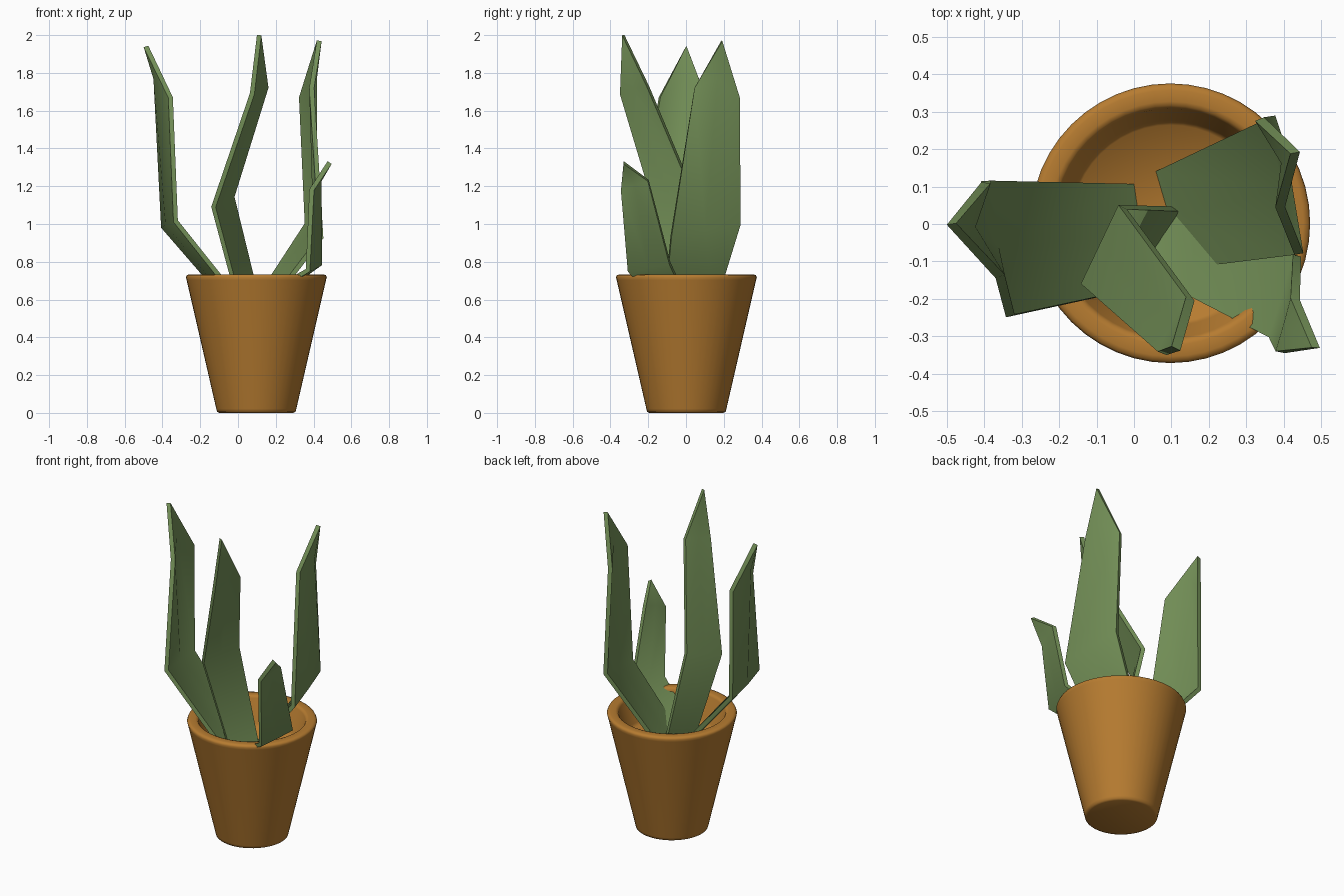
import bpy, bmesh, math

if "Cube" in bpy.data.objects:
    bpy.data.objects.remove(bpy.data.objects["Cube"])


def material(name, color):
    mat = bpy.data.materials.new(name)
    mat.diffuse_color = (*color, 1)
    mat.use_nodes = True
    mat.node_tree.nodes["Principled BSDF"].inputs["Base Color"].default_value = mat.diffuse_color
    return mat


def add_object(name, bm, mat, angle):
    bmesh.ops.recalc_face_normals(bm, faces=bm.faces)
    mesh = bpy.data.meshes.new(name)
    bm.to_mesh(mesh)
    bm.free()
    mesh.materials.append(mat)
    obj = bpy.data.objects.new(name, mesh)
    bpy.context.collection.objects.link(obj)
    bpy.ops.object.select_all(action='DESELECT')
    obj.select_set(True)
    bpy.context.view_layer.objects.active = obj
    bpy.ops.object.shade_smooth_by_angle(angle=math.radians(angle))
    return obj


def lathe(name, profile, center, mat, sides=48):
    bm = bmesh.new()
    rings = []
    for r, z in profile:
        rings.append([bm.verts.new((center[0] + r * math.cos(2 * math.pi * i / sides),
                                    center[1] + r * math.sin(2 * math.pi * i / sides), z))
                      for i in range(sides)])
    for a, b in zip(rings, rings[1:]):
        for i in range(sides):
            j = (i + 1) % sides
            bm.faces.new((a[i], a[j], b[j], b[i]))
    bm.faces.new(rings[0])
    bm.faces.new(rings[-1])
    return add_object(name, bm, mat, 60)


def leaf(name, rows, tip, mat, thickness=0.026):
    """Bent strip of left / middle / right points ending in a pointed tip."""
    bm = bmesh.new()
    rows = [[bm.verts.new(p) for p in row] for row in rows]
    for low, high in zip(rows, rows[1:]):
        for i in range(2):
            bm.faces.new((low[i], low[i + 1], high[i + 1], high[i]))
    top = bm.verts.new(tip)
    for i in range(2):
        bm.faces.new((rows[-1][i], rows[-1][i + 1], top))
    obj = add_object(name, bm, mat, 75)
    mod = obj.modifiers.new("thickness", 'SOLIDIFY')
    mod.thickness = thickness
    mod.offset = 0
    bpy.ops.object.modifier_apply(modifier=mod.name)
    bpy.ops.object.shade_smooth_by_angle(angle=math.radians(75))
    return obj


clay = material("clay", (0.47, 0.2, 0.03))
green = material("leaf_green", (0.18, 0.29, 0.1))

# Pot with rounded rim, hollow top and flat soil level
lathe("pot", [(0.195, 0), (0.208, 0.006), (0.212, 0.022), (0.369, 0.703), (0.373, 0.718),
              (0.368, 0.729), (0.355, 0.733), (0.325, 0.733), (0.314, 0.73), (0.306, 0.718),
              (0.274, 0.57), (0.262, 0.55)], (0.097, 0.002), clay)

# Leaves: base, bend and shoulder rows, then tip
leaf("left_leaf", [[(0.0, 0.105, 0.53), (0.02, -0.03, 0.53), (0.04, -0.165, 0.55)],
                   [(-0.395, 0.115, 0.985), (-0.372, -0.065, 1.0), (-0.33, -0.245, 1.015)],
                   [(-0.395, 0.11, 1.66), (-0.435, -0.01, 1.77), (-0.357, -0.14, 1.67)]],
     (-0.487, 0.0, 1.94), green)
leaf("middle_leaf", [[(0.12, 0.04, 0.53), (0.07, -0.03, 0.53), (0.02, -0.10, 0.53)],
                     [(-0.03, 0.045, 1.145), (-0.08, -0.06, 1.118), (-0.13, -0.165, 1.09)],
                     [(0.15, -0.20, 1.725), (0.112, -0.272, 1.72), (0.075, -0.345, 1.69)]],
     (0.112, -0.332, 2.0), green)
leaf("right_leaf", [[(0.06, 0.14, 0.53), (0.105, 0.013, 0.54), (0.15, -0.115, 0.55)],
                    [(0.365, 0.285, 1.0), (0.41, 0.1, 0.97), (0.44, -0.08, 0.93)],
                    [(0.335, 0.28, 1.67), (0.405, 0.165, 1.77), (0.39, 0.045, 1.72)]],
     (0.43, 0.19, 1.97), green)
leaf("small_leaf", [[(0.10, 0.03, 0.55), (0.065, -0.05, 0.55), (0.03, -0.13, 0.56)],
                    [(0.435, -0.085, 0.79), (0.405, -0.195, 0.772), (0.37, -0.305, 0.755)],
                    [(0.43, -0.20, 1.23), (0.411, -0.27, 1.21), (0.39, -0.342, 1.18)]],
     (0.485, -0.33, 1.325), green)
